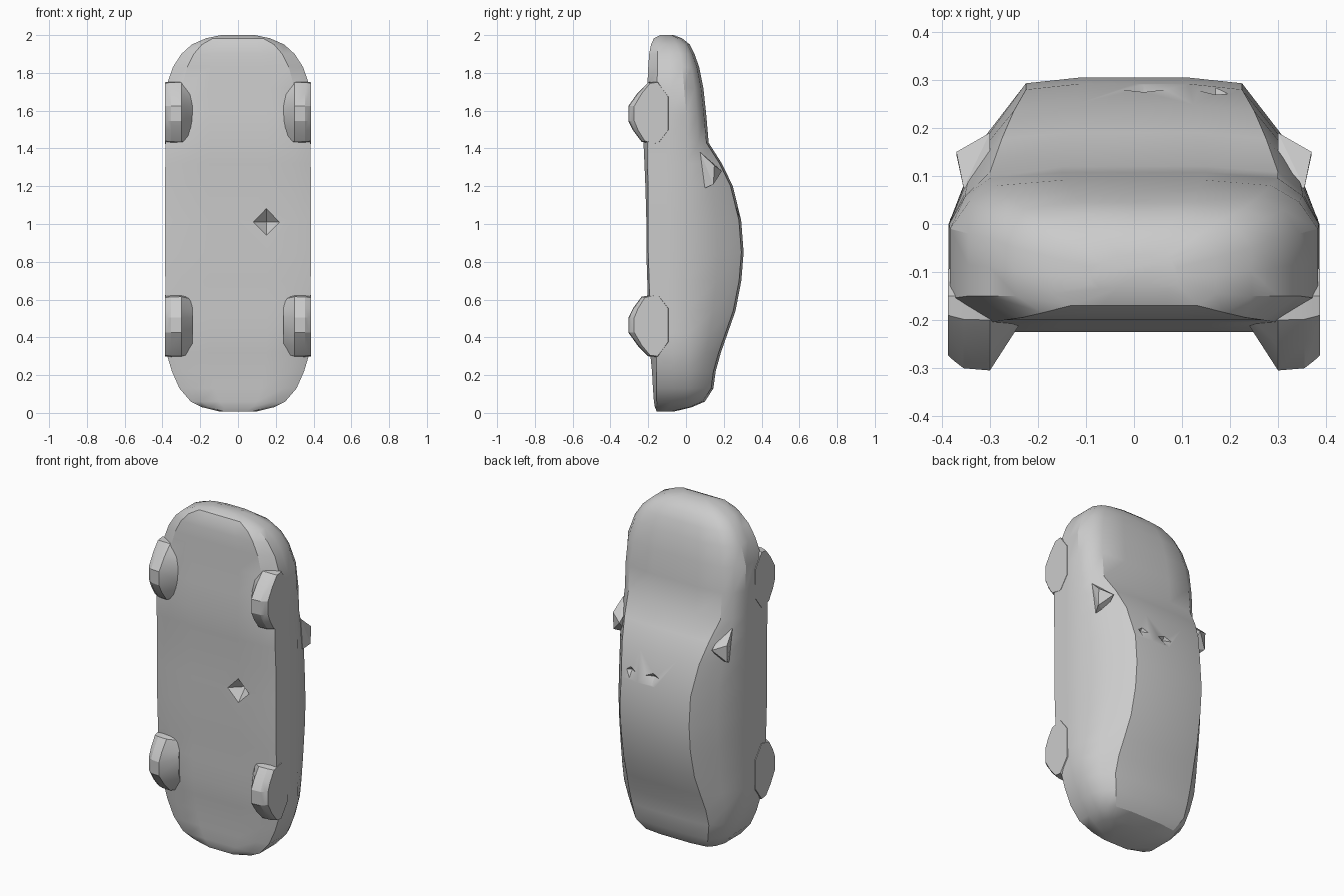
import bpy, bmesh, math
from mathutils import Vector

cube = bpy.data.objects.get("Cube")
if cube:
    bpy.data.objects.remove(cube)

grey = bpy.data.materials.new("plain grey")
grey.use_nodes = True
grey.diffuse_color = (0.6, 0.6, 0.6, 1)
grey.node_tree.nodes["Principled BSDF"].inputs["Base Color"].default_value = (0.6, 0.6, 0.6, 1)


def finish(name, bm, angle=None):
    """Turn a bmesh into a named grey object."""
    bmesh.ops.recalc_face_normals(bm, faces=bm.faces)
    mesh = bpy.data.meshes.new(name)
    bm.to_mesh(mesh)
    bm.free()
    obj = bpy.data.objects.new(name, mesh)
    bpy.context.collection.objects.link(obj)
    mesh.materials.append(grey)
    if angle:
        smooth(obj, angle)
    return obj


def smooth(obj, angle):
    bpy.ops.object.select_all(action='DESELECT')
    obj.select_set(True)
    bpy.context.view_layer.objects.active = obj
    bpy.ops.object.shade_smooth_by_angle(angle=math.radians(angle))


def loft(rings):
    """Skin a list of equal closed rings and cap both ends."""
    bm = bmesh.new()
    loops = [[bm.verts.new(p) for p in r] for r in rings]
    n = len(loops[0])
    for a, b in zip(loops, loops[1:]):
        for i in range(n):
            j = (i + 1) % n
            bm.faces.new((a[i], a[j], b[j], b[i]))
    bm.faces.new(loops[0][::-1])
    bm.faces.new(loops[-1])
    return bm


# Body sections: z, half width, belly y, sill y, shoulder y, top half width, top y
SECTIONS = [
    (0.008, 0.10, -0.155, -0.14, -0.10, 0.07, -0.06),
    (0.03, 0.19, -0.165, -0.15, -0.03, 0.15, 0.03),
    (0.06, 0.25, -0.17, -0.155, 0.00, 0.20, 0.10),
    (0.13, 0.31, -0.175, -0.155, 0.01, 0.235, 0.145),
    (0.22, 0.35, -0.18, -0.155, 0.01, 0.25, 0.157),
    (0.32, 0.38, -0.19, -0.155, 0.01, 0.25, 0.185),
    (0.42, 0.383, -0.20, -0.17, 0.01, 0.24, 0.22),
    (0.54, 0.384, -0.20, -0.19, 0.00, 0.23, 0.262),
    (0.70, 0.385, -0.205, -0.195, 0.00, 0.225, 0.293),
    (0.85, 0.386, -0.21, -0.20, 0.00, 0.225, 0.305),
    (1.02, 0.386, -0.21, -0.20, 0.00, 0.225, 0.292),
    (1.20, 0.386, -0.215, -0.20, 0.00, 0.25, 0.248),
    (1.32, 0.385, -0.22, -0.205, 0.00, 0.275, 0.19),
    (1.43, 0.385, -0.225, -0.205, 0.00, 0.30, 0.12),
    (1.58, 0.385, -0.215, -0.18, 0.00, 0.30, 0.107),
    (1.72, 0.383, -0.205, -0.155, -0.01, 0.285, 0.092),
    (1.83, 0.345, -0.20, -0.15, -0.02, 0.26, 0.07),
    (1.90, 0.30, -0.195, -0.15, -0.03, 0.23, 0.045),
    (1.95, 0.245, -0.185, -0.15, -0.05, 0.18, 0.02),
    (1.983, 0.17, -0.17, -0.145, -0.07, 0.12, -0.02),
    (2.0, 0.09, -0.135, -0.125, -0.09, 0.06, -0.065),
]


def section(z, w, belly, sill, shoulder, wt, top):
    mx = wt + (w - wt) * 0.6
    my = shoulder + (top - shoulder) * 0.55
    half = [(0.4 * w, belly), (0.78 * w, belly), (w, sill), (w, (sill + shoulder) / 2),
            (w, shoulder), (mx, my), (wt, top - 0.012), (0.5 * wt, top)]
    ring = [(0, belly)] + half + [(0, top)] + [(-x, y) for x, y in reversed(half)]
    return [(x, y, z) for x, y in ring]


body = finish("car_body", loft([section(*s) for s in SECTIONS]))

# Pointed dents in the belly and the roof: centre, radii
DENTS = [((0.15, -0.215, 1.01), (0.075, 0.07, 0.075)),
         ((0.02, 0.295, 1.07), (0.08, 0.035, 0.05)),
         ((0.17, 0.29, 1.07), (0.055, 0.035, 0.05))]
for centre, radii in DENTS:
    bm = bmesh.new()
    c = Vector(centre)
    for axis in range(3):
        for sign in (1, -1):
            p = c.copy()
            p[axis] += sign * radii[axis]
            bm.verts.new(p)
    bmesh.ops.convex_hull(bm, input=bm.verts)
    cutter = finish("dent_cutter", bm)
    cutter.hide_render = True
    mod = body.modifiers.new("dent", 'BOOLEAN')
    mod.operation = 'DIFFERENCE'
    mod.solver = 'EXACT'
    mod.object = cutter
    bpy.context.view_layer.objects.active = body
    bpy.ops.object.modifier_apply(modifier=mod.name)
    bpy.data.objects.remove(cutter)
smooth(body, 32)

# Wheels: flat-sided outline (y, z offset) tapering inwards under the belly
OUTLINE = [(-0.15, 0.17), (-0.2, 0.165), (-0.255, 0.11), (-0.305, 0.04), (-0.305, -0.04),
           (-0.28, -0.09), (-0.235, -0.15), (-0.15, -0.165), (-0.08, -0.09), (-0.08, 0.09)]


def wheel(name, side, zc, flip):
    rings = []
    for x, k in ((0.387, 0.8), (0.375, 0.87), (0.355, 0.97), (0.3, 1.0), (0.24, 0.4)):
        rings.append([(side * x, -0.15 + (y + 0.15) * k, zc + flip * z * (0.85 + 0.15 * k))
                      for y, z in OUTLINE])
    finish(name, loft(rings), 20)


# Door mirrors: faceted wedges
MIRROR = [(0.37, 0.15, 1.31), (0.355, 0.075, 1.38), (0.37, 0.145, 1.21), (0.35, 0.10, 1.19),
          (0.30, 0.19, 1.28), (0.30, 0.08, 1.36), (0.30, 0.12, 1.2)]
for side, label in ((1, "left"), (-1, "right")):
    wheel("front_wheel_" + label, side, 1.585, 1)
    wheel("rear_wheel_" + label, side, 0.465, -1)
    bm = bmesh.new()
    for x, y, z in MIRROR:
        bm.verts.new((side * x, y, z))
    bmesh.ops.convex_hull(bm, input=bm.verts)
    finish("door_mirror_" + label, bm)
